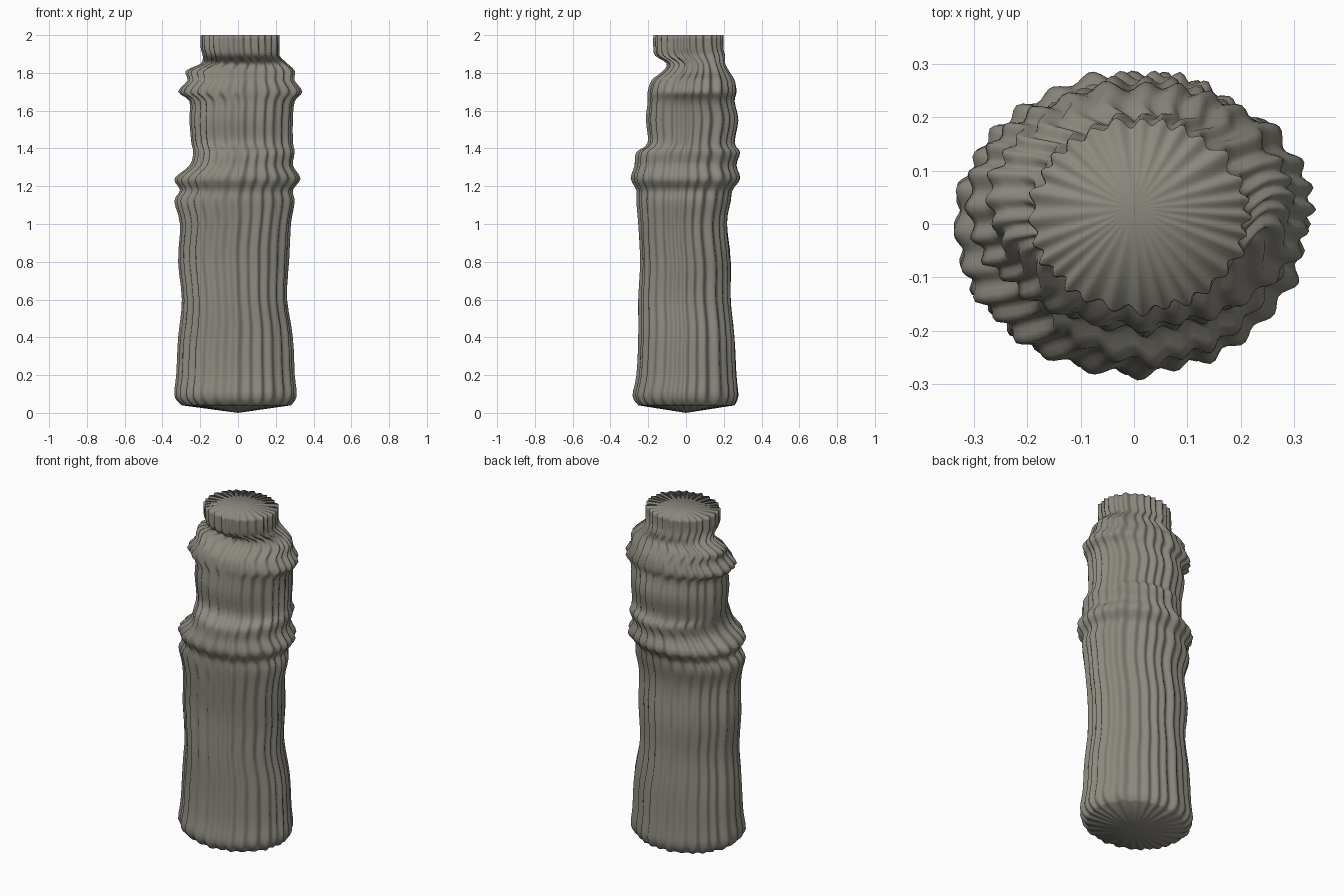
import bpy
import bmesh
from math import cos, sin, tau
from mathutils import Vector

cube = bpy.data.objects.get("Cube")
if cube:
    bpy.data.objects.remove(cube)

SEGMENTS = 180
STEPS = 3
FLUTES = 28

# Outer limits of the trunk at each height: z, left, right, front, back
profile = [
    (.04, -.3, .28, -.25, .26),
    (.09, -.34, .31, -.28, .28),
    (.2, -.33, .3, -.26, .27),
    (.4, -.32, .29, -.25, .26),
    (.6, -.3, .26, -.25, .24),
    (.8, -.32, .27, -.24, .24),
    (1, -.31, .28, -.25, .22),
    (1.12, -.34, .3, -.26, .24),
    (1.18, -.31, .29, -.26, .25),
    (1.24, -.34, .33, -.29, .29),
    (1.31, -.26, .29, -.27, .27),
    (1.38, -.24, .3, -.26, .29),
    (1.43, -.25, .29, -.2, .26),
    (1.55, -.26, .29, -.21, .28),
    (1.65, -.26, .3, -.2, .26),
    (1.7, -.32, .34, -.2, .27),
    (1.76, -.27, .3, -.18, .26),
    (1.81, -.28, .3, -.12, .23),
    (1.85, -.2, .26, -.1, .21),
    (1.89, -.19, .22, -.16, .21),
    (1.93, -.2, .22, -.17, .2),
    (2, -.2, .22, -.17, .2),
]


def spline(a, b, c, d, t):
    """Smooth blend from b to c, guided by the neighbours a and d."""
    return b + t / 2 * (c - a + t * (2 * a - 5 * b + 4 * c - d
                                     + t * (3 * (b - c) + d - a)))


def smooth_profile(rows):
    padded = [rows[0], *rows, rows[-1]]
    result = []
    for i in range(len(rows) - 1):
        for step in range(STEPS):
            result.append([spline(*values, step / STEPS)
                           for values in zip(*padded[i:i + 4])])
    result.append(list(rows[-1]))
    return result


def flute(angle):
    """Uneven ridges running up the trunk, between about -1 and 1."""
    drift = angle + .04 * sin(5 * angle) + .03 * sin(3 * angle + 1)
    ridge = cos(FLUTES * drift)
    uneven = sin(17 * angle + 2) + sin(11 * angle)
    return .75 * ridge + .2 * uneven


def section(bm, row):
    """One fluted oval ring."""
    z, left, right, front, back = row
    centre = Vector(((left + right) / 2, (front + back) / 2, z))
    half_x = (right - left) / 2
    half_y = (back - front) / 2
    sway = .015 * sin(9 * z) + .01 * sin(23 * z)
    ring = []
    for i in range(SEGMENTS):
        angle = tau * i / SEGMENTS
        depth = .011 * (flute(angle + sway) - .8)
        offset = Vector((cos(angle) * (half_x + depth),
                         sin(angle) * (half_y + depth), 0))
        ring.append(bm.verts.new(centre + offset))
    return ring


def fan(bm, ring, tip):
    """Close a ring with triangles meeting at one point."""
    centre = bm.verts.new(tip)
    for a, b in zip(ring, ring[1:] + ring[:1]):
        bm.faces.new((a, b, centre))


# Fluted trunk with a shallow domed base and a flat top
bm = bmesh.new()
rings = [section(bm, row) for row in smooth_profile(profile)]
for lower, upper in zip(rings, rings[1:]):
    for i in range(SEGMENTS):
        j = (i + 1) % SEGMENTS
        bm.faces.new((lower[i], lower[j], upper[j], upper[i]))
fan(bm, rings[0], (0, 0, 0))
fan(bm, rings[-1], (0, .03, 2))
bmesh.ops.recalc_face_normals(bm, faces=bm.faces)
for face in bm.faces:
    face.smooth = True

mesh = bpy.data.meshes.new("fluted_column")
bm.to_mesh(mesh)
bm.free()
column = bpy.data.objects.new("fluted_column", mesh)
bpy.context.collection.objects.link(column)

# Weathered stone colour
stone = bpy.data.materials.new("grey_stone")
stone.use_nodes = True
colour = (.26, .25, .21, 1)
stone.diffuse_color = colour
stone.node_tree.nodes["Principled BSDF"].inputs["Base Color"].default_value = colour
mesh.materials.append(stone)
